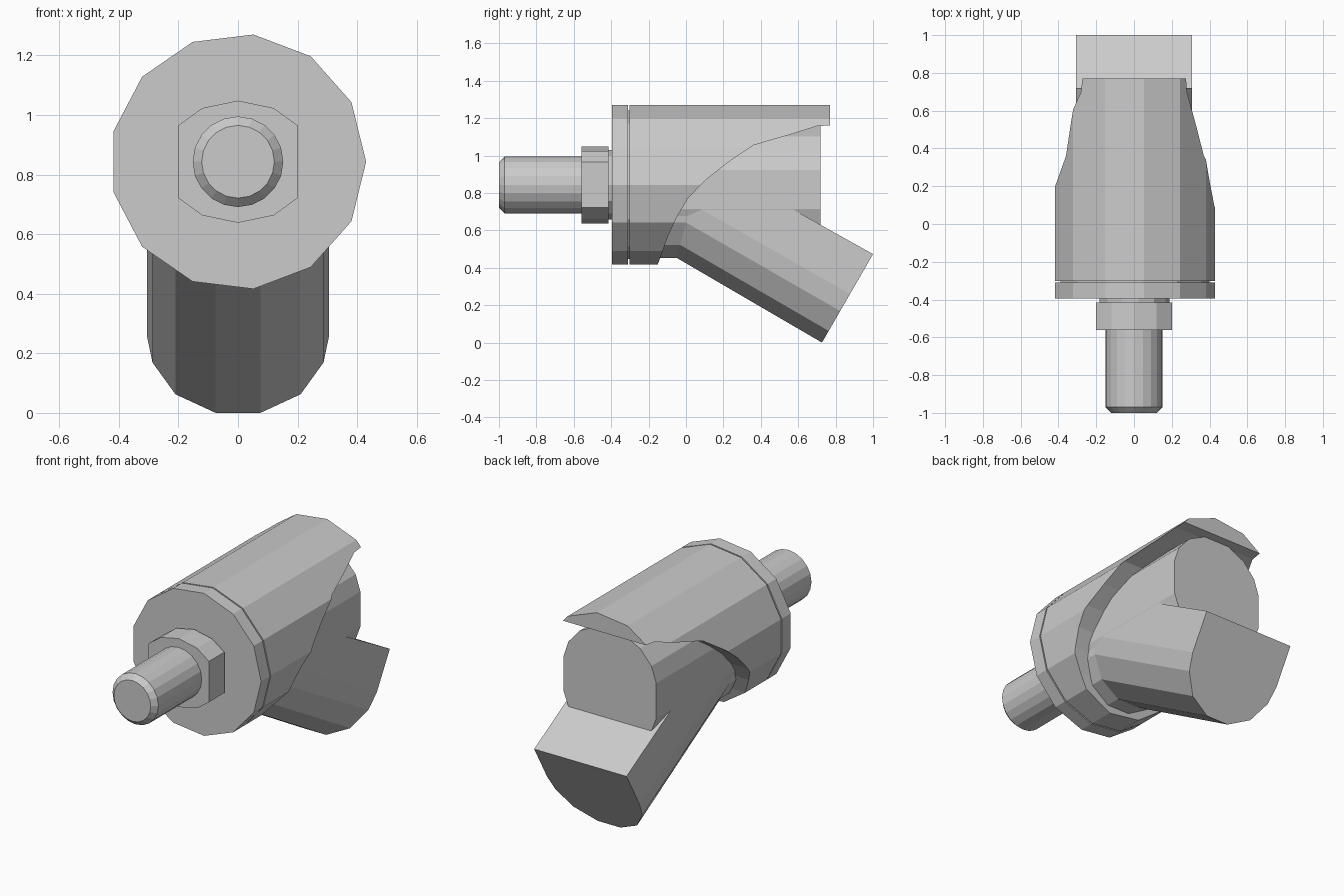
import bpy, bmesh, math

if "Cube" in bpy.data.objects:
    bpy.data.objects.remove(bpy.data.objects["Cube"])

CZ = 0.843  # height of the main axis


def loft(name, rings):
    """Join equal-length point rings into a closed solid."""
    bm = bmesh.new()
    vr = [[bm.verts.new(p) for p in ring] for ring in rings]
    n = len(vr[0])
    for a, b in zip(vr, vr[1:]):
        for i in range(n):
            j = (i + 1) % n
            bm.faces.new((a[i], a[j], b[j], b[i]))
    bm.faces.new(vr[0])
    bm.faces.new(vr[-1])
    bmesh.ops.recalc_face_normals(bm, faces=bm.faces)
    me = bpy.data.meshes.new(name)
    bm.to_mesh(me)
    bm.free()
    ob = bpy.data.objects.new(name, me)
    bpy.context.collection.objects.link(ob)
    return ob


def turned(name, sides, stations):
    """Faceted round part along y from (y, radius) stations."""
    ang = [2 * math.pi * i / sides for i in range(sides)]
    return loft(name, [[(r * math.cos(a), y, CZ + r * math.sin(a)) for a in ang]
                       for y, r in stations])


def mirrored(half):
    """Complete a half profile (x > 0) by mirroring it across x = 0."""
    return half + [(-x, h) for x, h in reversed(half) if x > 0]


# Threaded stud with chamfered tip, washer, flange and narrow groove
turned("stud", 20, [(-1.0, 0.122), (-0.97, 0.152), (-0.5, 0.152)])
turned("washer", 13, [(-0.415, 0.187), (-0.38, 0.187)])
turned("flange", 13, [(-0.395, 0.43), (-0.311, 0.43)])
turned("groove_core", 13, [(-0.33, 0.40), (-0.28, 0.40)])

# Nut with two wrench flats
nut = mirrored([(0, -0.205), (0.12, -0.18), (0.2, -0.122),
                (0.2, 0.122), (0.12, 0.18), (0, 0.205)])
loft("flatted_nut", [[(x, y, CZ + h) for x, h in nut] for y in (-0.56, -0.415)])

# Outer sleeve, cut away along a curved side profile
sleeve = turned("outer_sleeve", 13, [(-0.303, 0.43), (0.77, 0.43)])
cut = [(-0.16, 0.3), (-0.15, 0.42), (-0.10, 0.56), (-0.05, 0.67), (0.01, 0.77),
       (0.10, 0.865), (0.22, 0.96), (0.36, 1.055), (0.55, 1.11), (0.70, 1.157),
       (0.9, 1.17), (0.9, 0.3)]
cutter = loft("sleeve_cutter", [[(x, y, z) for y, z in cut] for x in (-0.6, 0.6)])
cutter.hide_render = True
cutter.hide_set(True)
mod = sleeve.modifiers.new("cutaway", 'BOOLEAN')
mod.operation = 'DIFFERENCE'
mod.solver = 'EXACT'
mod.object = cutter

# Inner barrel with rounded top
barrel = mirrored([(0.2, -0.27), (0.277, -0.21), (0.307, -0.13), (0.307, 0.08),
                   (0.275, 0.175), (0.2, 0.26), (0.075, 0.322)])
loft("inner_barrel", [[(x, y, CZ + h) for x, h in barrel] for y in (-0.25, 0.72)])

# Angled branch: U section, mitred bend, square end tilted 30 degrees down
u = mirrored([(0.075, 0), (0.21, 0.072), (0.287, 0.195), (0.306, 0.30), (0.306, 0.546)])
s, c = math.sin(math.radians(15)), math.cos(math.radians(15))
loft("angled_branch", [
    [(x, -0.25, 0.453 + h * 0.97) for x, h in u],
    [(x, -0.05 + h * s, 0.453 + h * c) for x, h in u],
    [(x, 0.727 + h * 0.5, h * 0.866) for x, h in u]])
